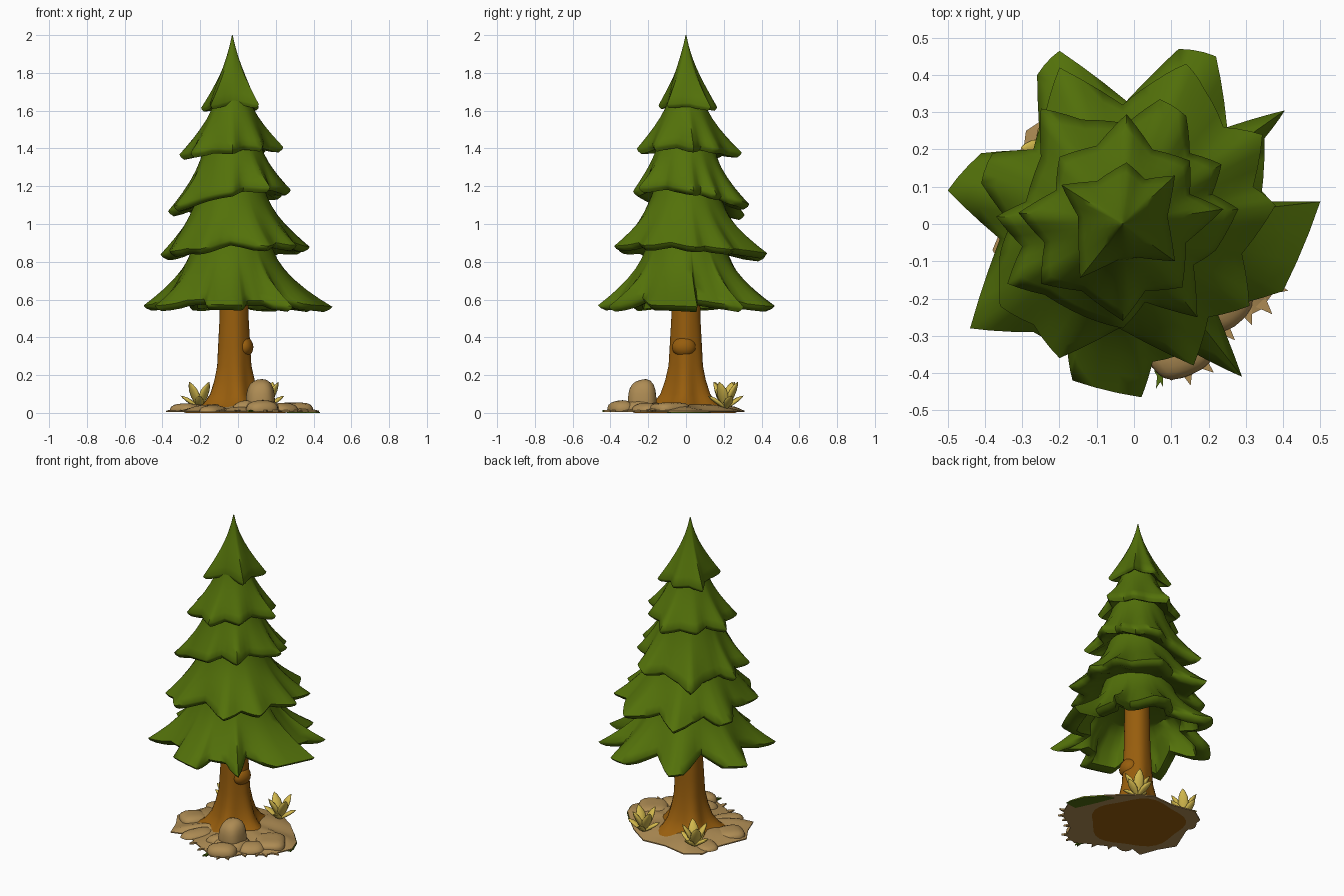
import bpy, bmesh, math, random
from mathutils import Vector, Matrix

if "Cube" in bpy.data.objects:
    bpy.data.objects.remove(bpy.data.objects["Cube"])

random.seed(4)
CX, CY = -0.03, 0.0   # tree axis


def mat(name, rgb):
    m = bpy.data.materials.new(name)
    m.diffuse_color = (*rgb, 1)
    m.use_nodes = True
    m.node_tree.nodes["Principled BSDF"].inputs["Base Color"].default_value = m.diffuse_color
    return m


GREEN = mat("needle_green", (0.086, 0.165, 0.003))
BARK = mat("bark_brown", (0.31, 0.11, 0.004))
SAND = mat("sandy_stone", (0.42, 0.26, 0.088))
YELLOW = mat("dry_leaf_yellow", (0.66, 0.49, 0.075))
GRASS = mat("grass_green", (0.08, 0.15, 0.005))


def finish(bm, name, material, angle=40):
    bmesh.ops.recalc_face_normals(bm, faces=bm.faces)
    me = bpy.data.meshes.new(name)
    bm.to_mesh(me)
    bm.free()
    me.materials.append(material)
    ob = bpy.data.objects.new(name, me)
    bpy.context.collection.objects.link(ob)
    bpy.ops.object.select_all(action='DESELECT')
    ob.select_set(True)
    bpy.context.view_layer.objects.active = ob
    bpy.ops.object.shade_smooth_by_angle(angle=math.radians(angle))
    return ob


def loft(rings, name, material, angle=40):
    """Skin a stack of closed rings and cap both ends."""
    bm = bmesh.new()
    vs = [[bm.verts.new(p) for p in ring] for ring in rings]
    n = len(vs[0])
    for a, b in zip(vs, vs[1:]):
        for i in range(n):
            j = (i + 1) % n
            bm.faces.new((a[i], a[j], b[j], b[i]))
    bm.faces.new(vs[0])
    bm.faces.new(vs[-1])
    return finish(bm, name, material, angle)


def split_edges(pts, parts=3, bulge=0.0):
    """Subdivide a closed outline, bowing each edge slightly outward."""
    out = []
    for a, b in zip(pts, pts[1:] + pts[:1]):
        for k in range(parts):
            t = k / parts
            g = 1 + bulge * 4 * t * (1 - t)
            out.append((CX + (a[0] + (b[0] - a[0]) * t - CX) * g,
                        CY + (a[1] + (b[1] - a[1]) * t - CY) * g))
    return out


def tier(name, outline, z_top, r_top, z_edge, tilt=(0, 0), lip=0.028, hollow=False):
    """Flared skirt from a small circle down to a pointed star outline."""
    polar = []
    for x, y in split_edges(outline, 3, 0.01):
        polar.append((math.atan2(y - CY, x - CX), math.hypot(x - CX, y - CY)))
    r_min = min(r for a, r in polar)
    r_mean = sum(r for a, r in polar) / len(polar)

    def ring(radius, height):
        pts = []
        for a, r in polar:
            c, s = math.cos(a), math.sin(a)
            rise = (0.4 if r < r_mean else 0.13) * (r_mean - r)   # notches lift, tips droop
            edge = z_edge + tilt[0] * c * r + tilt[1] * s * r + rise
            q = radius(r)
            pts.append((CX + c * q, CY + s * q, height(edge)))
        return pts

    def skin(s, inset=0.0):
        base = r_top + (r_min - r_top) * 0.8 * s
        return ring(lambda r: max(base + (r - base) * s ** 2.4 - inset, 0.001),
                    lambda e: z_top + (e - z_top) * s)

    rings = [skin(s) for s in (0, 0.15, 0.3, 0.45, 0.6, 0.75, 0.88, 1)]
    # rolled lip, then the underside
    rings.append(ring(lambda r: r * 0.975, lambda e: e - lip * 0.5))
    rings.append(ring(lambda r: r * 0.91, lambda e: e - lip))
    rings.append(ring(lambda r: r * 0.8, lambda e: e - lip * 0.6))
    if hollow:
        rings += [skin(0.8, 0.035), skin(0.6, 0.035), skin(0.45, 0.035)]
    else:
        rings.append(ring(lambda r: r * 0.62, lambda e: e + 0.01))
        rings.append(ring(lambda r: r_min * 0.4, lambda e: z_edge + 0.05))
    return loft(rings, name, GREEN, 60)


# Foliage tiers, bottom to top
tier("foliage_tier_1", [
    (0.50, 0.06), (0.34, 0.06), (0.35, 0.23), (0.405, 0.305), (0.25, 0.26), (0.22, 0.45),
    (0.12, 0.47), (-0.02, 0.33), (-0.2, 0.465), (-0.26, 0.40), (-0.25, 0.2), (-0.41, 0.19),
    (-0.5, 0.09), (-0.36, -0.04), (-0.44, -0.28), (-0.27, -0.29), (-0.18, -0.33),
    (-0.165, -0.42), (0.02, -0.465), (0.05, -0.37), (0.15, -0.34), (0.29, -0.41),
    (0.22, -0.23), (0.40, -0.18)], 0.92, 0.20, 0.575, hollow=True)
tier("foliage_tier_2", [
    (0.38, 0.05), (0.32, 0.10), (0.345, 0.24), (0.24, 0.26), (0.19, 0.36), (0.14, 0.43),
    (0.05, 0.38), (-0.03, 0.32), (-0.2, 0.42), (-0.24, 0.29), (-0.27, 0.2), (-0.38, 0.19),
    (-0.41, 0.11), (-0.33, 0.0), (-0.36, -0.08), (-0.36, -0.22), (-0.27, -0.27),
    (-0.2, -0.36), (-0.04, -0.28), (0.16, -0.38), (0.2, -0.25), (0.31, -0.22),
    (0.29, -0.08)], 1.19, 0.17, 0.865, (0.05, -0.04))
tier("foliage_tier_3", [
    (0.28, 0.04), (0.21, 0.08), (0.235, 0.16), (0.15, 0.19), (0.14, 0.29), (0.07, 0.335),
    (-0.02, 0.27), (-0.14, 0.28), (-0.25, 0.31), (-0.25, 0.18), (-0.29, 0.06),
    (-0.37, 0.02), (-0.3, -0.06), (-0.34, -0.16), (-0.24, -0.19), (-0.13, -0.25),
    (-0.03, -0.28), (0.03, -0.21), (0.17, -0.25), (0.16, -0.11), (0.22, -0.07)],
    1.46, 0.14, 1.135, (0.17, -0.12))
tier("foliage_tier_4", [
    (0.24, 0.04), (0.15, 0.08), (0.15, 0.17), (0.05, 0.2), (-0.02, 0.295), (-0.1, 0.21),
    (-0.2, 0.18), (-0.21, 0.09), (-0.31, 0.03), (-0.24, -0.05), (-0.25, -0.16),
    (-0.14, -0.18), (-0.03, -0.26), (0.03, -0.18), (0.13, -0.17), (0.14, -0.05)],
    1.70, 0.08, 1.395, (0.07, -0.03))
tier("foliage_tier_5", [
    (0.11, 0.13), (0.03, 0.12), (-0.02, 0.165), (-0.1, 0.115), (-0.195, 0.105), (-0.15, 0.02),
    (-0.145, -0.145), (-0.04, -0.095), (0.01, -0.09), (0.11, -0.1), (0.09, 0.02)],
    2.0, 0.002, 1.63, (0.02, -0.05), 0.02)

# Trunk with flared roots and a wide buried foot
rings = []
for z, r, lobe in ((0, 0.27, 0.06), (0.008, 0.25, 0.06), (0.02, 0.20, 0.12), (0.05, 0.157, 0.13),
                   (0.1, 0.125, 0.10), (0.17, 0.105, 0.07), (0.25, 0.09, 0.04),
                   (0.35, 0.085, 0.03), (0.5, 0.077, 0.02), (0.93, 0.07, 0)):
    ring = []
    for i in range(40):
        a = math.tau * i / 40
        q = r * (1 + lobe * math.cos(5 * a + 0.6))
        ring.append((-0.022 + q * math.cos(a), q * math.sin(a), z))
    rings.append(ring)
loft(rings, "trunk", BARK, 50)


def blob(name, material, loc, size, rough=0.0, power=2.0, turn=0.0):
    """Lump, blockier with higher power; flattened onto the ground plane."""
    bm = bmesh.new()
    bmesh.ops.create_icosphere(bm, subdivisions=3, radius=1)
    ph = [random.uniform(0, 6) for _ in range(3)]
    rot = Matrix.Rotation(turn, 3, 'Z')
    for v in bm.verts:
        c = v.co
        k = sum(abs(t) ** power for t in c) ** (-1 / power)
        k *= 1 + rough * (math.sin(3 * c.x + ph[0]) + math.sin(4 * c.y + ph[1]) + math.sin(3 * c.z + ph[2])) / 2
        p = rot @ Vector([c[i] * k * size[i] for i in range(3)]) + Vector(loc)
        v.co = (p.x, p.y, max(p.z, 0.006))
    return finish(bm, name, material, 60)


# Bark knot on the right side, melting into the trunk
blob("trunk_knot", BARK, (0.035, -0.01, 0.35), (0.046, 0.062, 0.055), 0.05, 2.0)

# Sandy ground patch
edge = split_edges([
    (0.43, -0.07), (0.40, 0.02), (0.32, 0.11), (0.23, 0.2), (0.1, 0.29), (-0.05, 0.28), (-0.2, 0.31),
    (-0.29, 0.25), (-0.31, 0.1), (-0.38, -0.07), (-0.32, -0.17), (-0.28, -0.28), (-0.18, -0.25),
    (-0.06, -0.33), (0.04, -0.38), (0.1, -0.42), (0.19, -0.38), (0.24, -0.28), (0.34, -0.23),
    (0.385, -0.17)], 3)
rings = []
for k, z, wave in ((0.5, 0.004, 0), (1, 0.004, 0), (1, 0.011, 0), (0.85, 0.024, 0.008),
                   (0.65, 0.033, 0.01), (0.4, 0.045, 0)):
    rings.append([(x * k, y * k, z + wave * math.sin(i * 0.8)) for i, (x, y) in enumerate(edge)])
loft(rings, "ground_patch", SAND, 50)

# Boulder and low flat stones
for i, (loc, size, power) in enumerate([
        ((0.118, -0.23, 0.07), (0.075, 0.072, 0.105), 3.0),
        ((0.115, -0.235, 0.01), (0.115, 0.105, 0.065), 2),
        ((0.04, -0.25, 0.01), (0.075, 0.06, 0.055), 2.5),
        ((0.13, -0.35, 0.01), (0.085, 0.055, 0.055), 3),
        ((0.29, -0.09, 0.01), (0.09, 0.10, 0.045), 3),
        ((0.24, -0.21, 0.01), (0.075, 0.07, 0.045), 2.5),
        ((-0.27, -0.06, 0.005), (0.085, 0.08, 0.045), 2.5),
        ((-0.13, -0.22, 0.005), (0.10, 0.06, 0.035), 2.5),
        ((-0.24, 0.15, 0.005), (0.06, 0.08, 0.032), 2.5)]):
    blob("boulder" if i == 0 else f"stone_{i}", SAND, loc, size, 0.08, power, 0.15 * i)


def leaf(name, base, heading, lean, length):
    """Broad pointed leaf with thickness, curling outward."""
    turn = Matrix.Rotation(heading, 3, 'Z') @ Matrix.Rotation(lean, 3, 'Y')
    rings = []
    for t, w in ((0, 0.25), (0.2, 0.65), (0.45, 1), (0.7, 0.9), (0.88, 0.5), (1, 0.04)):
        w *= length * 0.2
        bend = 0.15 * length * t * t
        rings.append([turn @ Vector((bend + w * 0.5 * math.cos(math.tau * i / 10),
                                     w * math.sin(math.tau * i / 10), t * length)) + Vector(base)
                      for i in range(10)])
    return loft(rings, name, YELLOW, 70)


# Dry leafy plants behind the trunk
for p, (x, y) in enumerate([(-0.205, 0.205), (0.15, 0.21)]):
    for i in range(8):
        inner = i % 2
        leaf(f"plant_{p + 1}_leaf_{i + 1}", (x, y, 0.02), math.tau * i / 8 + 0.3 * p,
             0.32 if inner else 0.8, 0.16 if inner else 0.12)


def blades(name, material, rows, width, length, z0, z1):
    """Flat pointed blades given as root x, root y and heading."""
    bm = bmesh.new()
    for x, y, a in rows:
        d = Vector((math.cos(a), math.sin(a), 0))
        s = Vector((-d.y, d.x, 0)) * width
        o = Vector((x, y, z0))
        low = [bm.verts.new(q) for q in (o - s, o + s, o + d * length)]
        top = [bm.verts.new(v.co + Vector((0, 0, z1 - z0))) for v in low]
        bm.faces.new(low)
        bm.faces.new(top)
        for i in range(3):
            bm.faces.new((low[i], low[(i + 1) % 3], top[(i + 1) % 3], top[i]))
    return finish(bm, name, material)


# Ragged sandy fringe on the front edge and a green sprig
blades("sandy_fringe", SAND, [(0.37, -0.17, -0.2), (0.34, -0.21, -0.8), (0.30, -0.23, -1.2),
                              (0.24, -0.28, -0.8), (0.18, -0.37, -0.7), (0.14, -0.39, -1.3),
                              (0.0, -0.35, -1.8), (-0.08, -0.31, -2.0)], 0.018, 0.045, 0.004, 0.014)
blades("green_sprig", GRASS, [(0.075, -0.395, -1.9), (0.065, -0.39, -1.3)], 0.012, 0.05, 0.004, 0.014)

# Mossy green plate under the right rim of the ground
rim = [(0.435, -0.09), (0.43, -0.05), (0.40, 0.025), (0.32, 0.115), (0.26, 0.13), (0.30, 0.03), (0.36, -0.10)]
loft([[(x, y, z) for x, y in rim] for z in (0.0, 0.006)], "moss_under_rim", GRASS)
